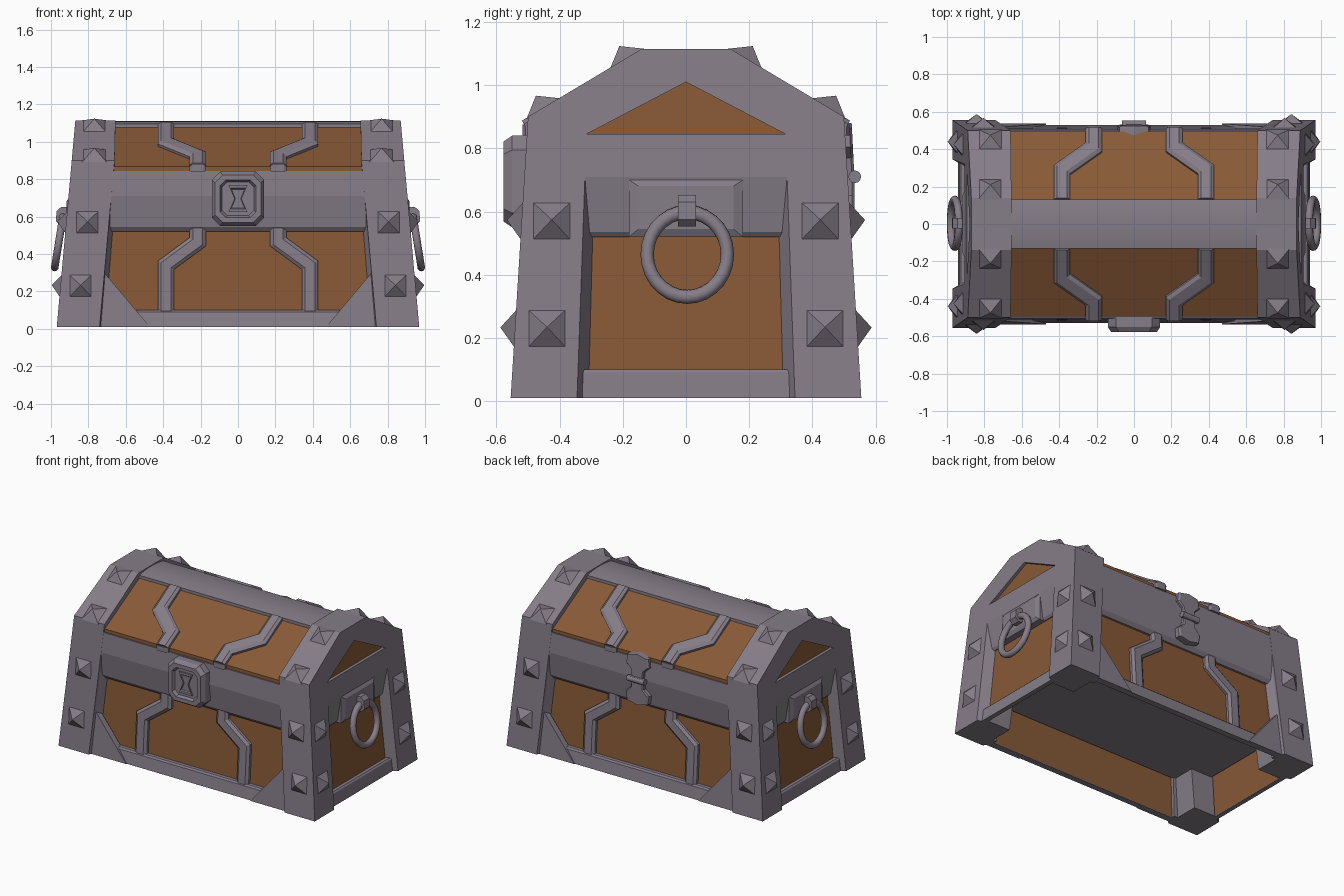
import bpy, bmesh, math
from mathutils import Vector

if "Cube" in bpy.data.objects:
    bpy.data.objects.remove(bpy.data.objects["Cube"])


def material(name, rgb):
    m = bpy.data.materials.new(name)
    m.diffuse_color = (*rgb, 1)
    m.use_nodes = True
    m.node_tree.nodes["Principled BSDF"].inputs["Base Color"].default_value = m.diffuse_color
    return m


IRON = material("iron grey", (0.235, 0.205, 0.245))
WOOD = material("brown wood", (0.245, 0.100, 0.037))


def finish(name, bm, mat, smooth=False):
    bmesh.ops.recalc_face_normals(bm, faces=bm.faces)
    me = bpy.data.meshes.new(name)
    bm.to_mesh(me)
    bm.free()
    me.materials.append(mat)
    ob = bpy.data.objects.new(name, me)
    bpy.context.collection.objects.link(ob)
    return ob


def loft(name, sections, mat=IRON, caps=(True, True)):
    """Join matching sections; each section is a list of loops (outline, holes)."""
    bm = bmesh.new()
    rings = [[[bm.verts.new(p) for p in loop] for loop in sec] for sec in sections]
    for a, b in zip(rings, rings[1:]):
        for la, lb in zip(a, b):
            n = len(la)
            for i in range(n):
                j = (i + 1) % n
                bm.faces.new((la[i], la[j], lb[j], lb[i]))
    for sec, cap in ((rings[0], caps[0]), (rings[-1], caps[1])):
        if cap:
            edges = [bm.edges.get((l[i], l[(i + 1) % len(l)])) for l in sec for i in range(len(l))]
            bmesh.ops.triangle_fill(bm, edges=edges, use_beauty=True)
    return finish(name, bm, mat)


def bar(name, profile, half, mat=IRON):
    """Extrude a (y, z) profile along x."""
    return loft(name, [[[(x, y, z) for y, z in profile]] for x in (-half, half)], mat)


def rect(x, y, z):
    return [(-x, -y, z), (x, -y, z), (x, y, z), (-x, y, z)]


def end_x(z):      # outer end face
    return 0.97 - 0.09 * z


def front_y(z):    # outer front and back face
    return 0.555 - 0.0618 * z


def wood_y(z):     # recessed front and back boards
    return 0.487 - 0.064 * z


def strap(name, path, width, place):
    """Bevelled strap along a 2D path; place maps (u, v, height) to space."""
    secs = []
    for i, p in enumerate(path):
        p = Vector(p)
        d1 = (p - Vector(path[i - 1])).normalized() if i else None
        d2 = (Vector(path[i + 1]) - p).normalized() if i < len(path) - 1 else None
        d1, d2 = d1 or d2, d2 or d1
        t = (d1 + d2).normalized()
        n = Vector((-t.y, t.x)) / max(0.3, t.dot(d1))
        pts = []
        for k, h in ((-0.5, 0.001), (-0.5, 0.018), (-0.3, 0.032), (0.3, 0.032), (0.5, 0.018), (0.5, 0.001)):
            q = p + n * k * width
            pts.append(place(q.x, q.y, h))
        secs.append([pts])
    loft(name, secs)


def stud(name, centre, normal, side, size, height=0.047):
    """Square pyramid rivet."""
    c, n, s = Vector(centre), Vector(normal).normalized(), Vector(side).normalized()
    t = n.cross(s)
    bm = bmesh.new()
    tip = bm.verts.new(c + n * height)
    base = [bm.verts.new(c + (s * a + t * b) * size / 2 - n * 0.004)
            for a, b in ((-1, -1), (1, -1), (1, 1), (-1, 1))]
    for i in range(4):
        bm.faces.new((base[i], base[(i + 1) % 4], tip))
    bm.faces.new(base)
    finish(name, bm, IRON)


# Wooden body shell, open underneath, with an iron floor plate set up inside
loft("body_boards", [[rect(0.906, wood_y(0.012), 0.012)], [rect(0.86, wood_y(0.54), 0.54)]], WOOD, (False, False))
loft("floor_plate", [[rect(0.87, 0.46, 0.27)], [rect(0.87, 0.46, 0.29)]])

# Iron base rim
loft("base_rim", [[rect(0.94, 0.530, 0.01), rect(0.909, 0.489, 0.01)],
                  [rect(0.932, 0.518, 0.09), rect(0.903, 0.484, 0.09)],
                  [rect(0.924, 0.508, 0.10), rect(0.902, 0.483, 0.10)]])

# Wooden lid and rounded ridge
bar("lid_boards", [(-0.495, 0.80), (-0.495, 0.868), (-0.12, 1.082), (0.12, 1.082), (0.495, 0.868), (0.495, 0.80)],
    0.69, WOOD)
arc = [(-0.13 + 0.26 * i / 8, 1.110 - 0.014 * (i / 4 - 1) ** 2) for i in range(9)]
ridge = bar("ridge_strip", [(-0.13, 1.05)] + arc + [(0.13, 1.05)], 0.69)
for p in ridge.data.polygons:
    p.use_smooth = p.normal.z > 0.7

# End frames: two posts joined by a gable
OUT = [(0.555, 0.01), (0.50, 0.90), (0.14, 1.115), (-0.14, 1.115), (-0.50, 0.90), (-0.555, 0.01)]
GABLE = [(0.315, 0.845), (0, 1.01), (-0.315, 0.845)]
BACK_X = [0.74, 0.66, 0.655, 0.655, 0.66, 0.74]
for s in (-1, 1):
    hole = [(-0.345, 0.01), (-0.32, 0.71), (0.32, 0.71), (0.345, 0.01)]
    inner = [(-0.305, 0.01), (-0.285, 0.71), (0.285, 0.71), (0.305, 0.01)]
    secs = [[[(s * end_x(z), y, z) for y, z in OUT + hole], [(s * end_x(z), y, z) for y, z in GABLE]],
            [[(s * (end_x(z) - 0.07), y, z) for y, z in OUT + inner],
             [(s * (end_x(z) - 0.07), y, z) for y, z in GABLE]],
            [[(s * x, y, z) for x, (y, z) in zip(BACK_X + [0.74, 0.66, 0.66, 0.74], OUT + inner)],
             [(s * 0.66, y, z) for y, z in GABLE]]]
    loft("end_frame", secs)
    loft("gable_board", [[[(s * (end_x(z) - d), y * 1.08, z + (0.01 if y == 0 else -0.01)) for y, z in GABLE]]
                         for d in (0.02, 0.05)], WOOD)
    # Sloping apron above the end boards
    prof = [(end_x(0.71), 0.71), (0.880, 0.535), (0.868, 0.52), (0.82, 0.52), (0.82, 0.71)]
    loft("end_apron", [[[(s * x, y, z) for x, z in prof]] for y in (-0.319, 0.319)])
    # Handle plate, clip and ring
    loft("handle_plate", [[[(s * x, a * y, z) for a, z in ((-1, zb), (1, zb), (1, zt), (-1, zt))]]
                          for x, y, zb, zt in ((0.84, 0.18, 0.52, 0.70), (0.905, 0.18, 0.52, 0.70),
                                               (0.918, 0.15, 0.545, 0.68))])
    clip = [(0.90, 0.56), (0.95, 0.552), (0.974, 0.575), (0.970, 0.63), (0.945, 0.652), (0.90, 0.652)]
    loft("handle_clip", [[[(s * x, y, z) for x, z in clip]] for y in (-0.025, 0.032)])
    bpy.ops.mesh.primitive_torus_add(major_radius=0.127, minor_radius=0.021, major_segments=28, minor_segments=10,
                                     location=(s * 0.958, 0.004, 0.464),
                                     rotation=(0, s * (math.pi / 2 - 0.16), 0))
    ring = bpy.context.object
    ring.name = "handle_ring"
    ring.scale.x = 1.07
    ring.data.materials.append(IRON)
    bpy.ops.object.shade_smooth()
    # Rivets on the end faces, front and back faces, and roof slopes
    for t in (-1, 1):
        for y, z in ((0.425, 0.57), (0.44, 0.23)):
            stud("end_stud", (s * end_x(z), t * y, z), (s, 0, 0.09), (0, 1, 0), 0.124)
        for x, z in ((0.805, 0.57), (0.842, 0.23)):
            stud("face_stud", (s * x, t * front_y(z), z), (0, t, 0.062), (1, 0, 0), 0.126)
        for y, z in ((0.452, 0.928), (0.188, 1.085)):
            stud("roof_stud", (s * 0.768, t * y, z), (0, t * 0.513, 0.858), (1, 0, 0), 0.13, 0.045)
        # Bevelled inner cheek of each post
        loft("post_cheek", [[[(s * x, t * (front_y(z) - d), z) for x, d in
                              ((a, 0), (a - 0.03, 0.065), (a - 0.03, 0.09), (a + 0.06, 0.09), (a + 0.02, 0))]]
                            for a, z in ((0.742, 0.01), (0.685, 0.71))])

for t in (-1, 1):
    # Wide iron band, drawn in slightly below, with a bevelled lower lip
    bar("band", [(t * y, z) for y, z in ((front_y(0.845), 0.845), (front_y(0.71), 0.71), (0.488, 0.545),
                                         (0.468, 0.52), (0.40, 0.52), (0.40, 0.845))], 0.685)
    for s in (-1, 1):
        # Corner gussets
        loft("gusset", [[[(s * x, t * (front_y(z) - d), z) for x, z in ((0.74, 0.33), (0.47, 0.01), (0.74, 0.01))]]
                        for d in (0.018, 0.06)])
        # Cranked straps on the body and the lid
        strap("body_strap", [(0.385, 0.095), (0.385, 0.34), (0.215, 0.465), (0.215, 0.54)], 0.088,
              lambda u, v, h: (s * u, t * (wood_y(v) + h), v))
        strap("lid_strap", [(0.215, 0.505), (0.215, 0.405), (0.385, 0.285), (0.385, 0.125)], 0.088,
              lambda u, v, h: (s * u, t * (v + 0.45 * h), 0.868 + (0.495 - v) * 0.571 + 0.8 * h))
        # Strap end turned down over the lid edge
        loft("strap_foot", [[[(s * (0.215 + a * k), t * y, z) for a in (-1, 1) for z in ((0.84, 0.875)[::-a])]]
                            for k, y in ((0.044, 0.49), (0.044, 0.508), (0.03, 0.517))])


# Lock: eight-sided plate with a raised rim and a waisted keyhole
def octagon(w, h, c, y):
    return [(x, y, 0.695 + z) for x, z in ((-w, -h + c), (-w + c, -h), (w - c, -h), (w, -h + c),
                                           (w, h - c), (w - c, h), (-w + c, h), (-w, h - c))]


loft("lock_plate", [[octagon(0.14, 0.145, 0.045, -0.48)], [octagon(0.14, 0.145, 0.045, -0.55)],
                    [octagon(0.122, 0.127, 0.04, -0.577)], [octagon(0.095, 0.10, 0.03, -0.577)],
                    [octagon(0.085, 0.09, 0.028, -0.558)]])
KEY = [(-0.05, 0.625), (0.05, 0.625), (0.02, 0.695), (0.05, 0.768), (-0.05, 0.768), (-0.02, 0.695)]
loft("keyhole_rim", [[[(x * k, y, 0.695 + (z - 0.695) * k) for x, z in KEY]]
                     for k, y in ((1, -0.55), (1, -0.568), (0.78, -0.568), (0.7, -0.56))])

# Back hinge: two flared leaves and a pin
LEAF = [(-0.042, 0), (0.042, 0), (0.048, 0.06), (0.088, 0.095), (0.078, 0.155), (0, 0.17),
        (-0.078, 0.155), (-0.088, 0.095), (-0.048, 0.06)]
for flip in (-1, 1):
    lean = 0.05 if flip > 0 else 0
    loft("hinge_leaf", [[[(x * k, y - lean * v, 0.71 + flip * v) for x, v in LEAF]]
                        for k, y in ((1, 0.47), (1, 0.525), (0.85, 0.533))])
bpy.ops.mesh.primitive_cylinder_add(vertices=12, radius=0.02, depth=0.13, location=(0, 0.534, 0.71),
                                    rotation=(0, math.pi / 2, 0))
pin = bpy.context.object
pin.name = "hinge_pin"
pin.data.materials.append(IRON)
bpy.ops.object.shade_smooth_by_angle()
